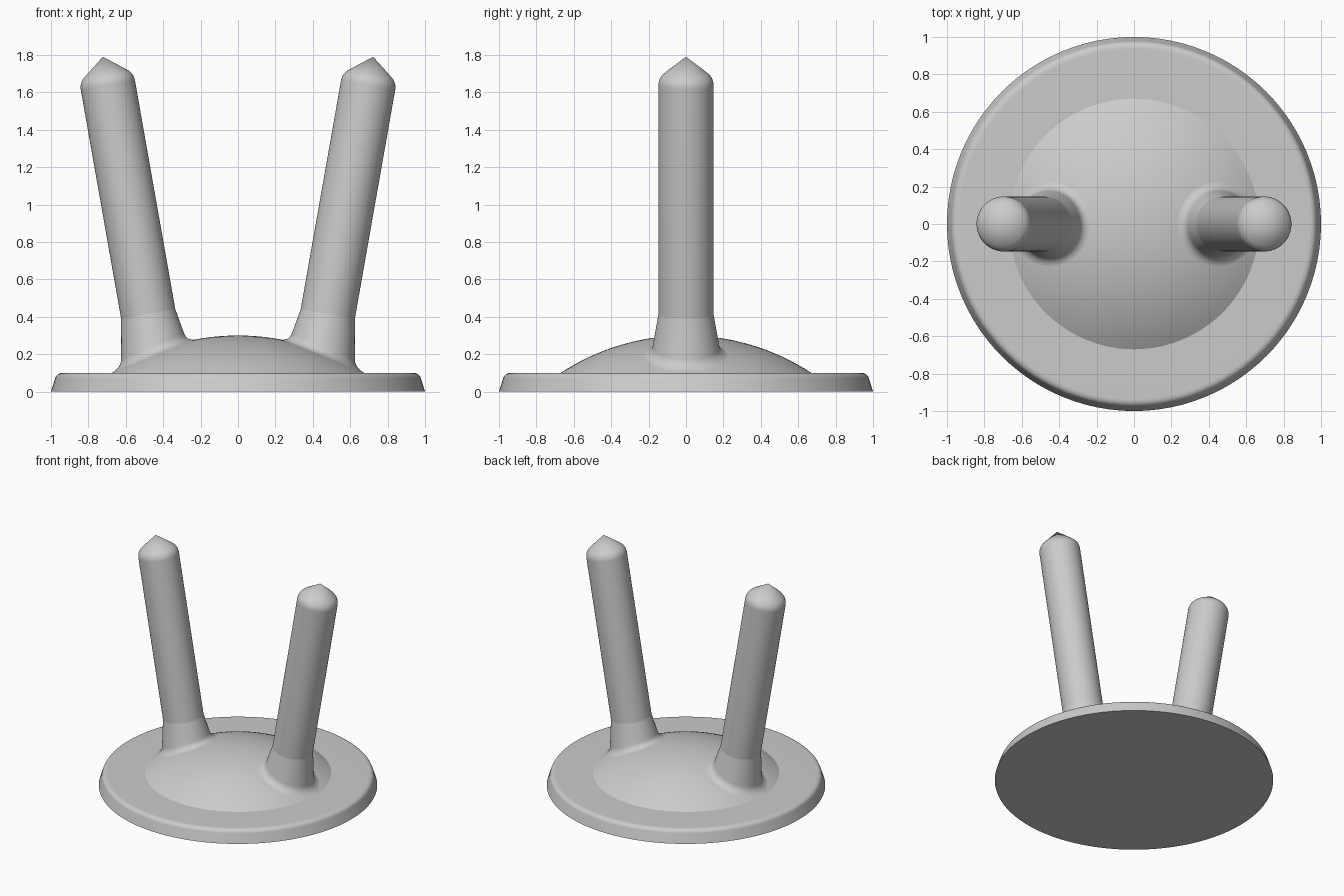
import bpy, bmesh, math
from mathutils import Vector

if "Cube" in bpy.data.objects:
    bpy.data.objects.remove(bpy.data.objects["Cube"])

SEG = 96
TILT = math.radians(10)
ROD_R = 0.147
PLATE_Z, DOME_Z, DOME_R = 0.10, 0.30, 0.67
SPHERE_R = (DOME_R ** 2 + (DOME_Z - PLATE_Z) ** 2) / (2 * (DOME_Z - PLATE_Z))

grey = bpy.data.materials.new("light grey")
grey.diffuse_color = (0.6, 0.6, 0.6, 1)
grey.use_nodes = True
grey.node_tree.nodes["Principled BSDF"].inputs["Base Color"].default_value = grey.diffuse_color


def surface_z(r):
    """Height of the base's top at radius r."""
    if r >= DOME_R:
        return PLATE_Z
    return DOME_Z - SPHERE_R + math.sqrt(SPHERE_R ** 2 - r * r)


def bezier(a, b, c, steps):
    """Rounded corner from a to c around corner point b."""
    a, b, c = Vector(a), Vector(b), Vector(c)
    ts = [i / steps for i in range(steps + 1)]
    return [a * (1 - t) ** 2 + b * 2 * t * (1 - t) + c * t * t for t in ts]


def loft(name, rows):
    """Skin rows of points; a row with a single point becomes a pole."""
    bm = bmesh.new()
    rings = [[bm.verts.new(p) for p in row] for row in rows]
    for a, b in zip(rings, rings[1:]):
        for i in range(SEG):
            j = (i + 1) % SEG
            if len(a) == 1:
                bm.faces.new((a[0], b[i], b[j]))
            elif len(b) == 1:
                bm.faces.new((a[i], a[j], b[0]))
            else:
                bm.faces.new((a[i], a[j], b[j], b[i]))
    bmesh.ops.recalc_face_normals(bm, faces=bm.faces)
    mesh = bpy.data.meshes.new(name)
    bm.to_mesh(mesh)
    bm.free()
    mesh.materials.append(grey)
    obj = bpy.data.objects.new(name, mesh)
    bpy.context.collection.objects.link(obj)
    bpy.ops.object.select_all(action='DESELECT')
    obj.select_set(True)
    bpy.context.view_layer.objects.active = obj
    bpy.ops.object.shade_smooth_by_angle(angle=math.radians(9))


ANGLES = [2 * math.pi * i / SEG for i in range(SEG)]

# Base: round plate with a rounded rim and a shallow dome
profile = [(1.0, 0.0)]
profile += [tuple(p) for p in bezier((0.978, 0.07), (0.97, 0.10), (0.935, 0.10), 14)]
profile += [(DOME_R * (1 - k / 18), surface_z(DOME_R * (1 - k / 18))) for k in range(18)]
rows = [[(0, 0, 0)]]
rows += [[(r * math.cos(a), r * math.sin(a), z) for a in ANGLES] for r, z in profile]
rows.append([(0, 0, DOME_Z)])
loft("base_plate", rows)


def prong(name, side):
    """Tilted rod with a pointed tip and a flared, filleted foot."""
    axis = Vector((math.sin(TILT), 0, math.cos(TILT)))
    across = Vector((math.cos(TILT), 0, -math.sin(TILT)))
    collar = Vector((0.48, 0, 0.415))
    length = (1.79 - collar.z) / axis.z
    radial = [across * math.cos(a) + Vector((0, math.sin(a), 0)) for a in ANGLES]

    # Tip, rounded shoulder and straight shaft
    rows = [[collar + axis * length]]
    for r, d in bezier((0.115, 0.09), (ROD_R, 0.115), (ROD_R, 0.155), 12):
        rows.append([collar + axis * (length - d) + u * r for u in radial])
    rows.append([collar + u * ROD_R for u in radial])

    # Flared foot, each line run down to the base and blended into it
    columns = []
    for u in radial:
        start = collar + u * ROD_R
        down = u * math.sin(TILT) - axis * math.cos(TILT)
        lo, hi = 0.0, 0.6
        for _ in range(40):
            mid = (lo + hi) / 2
            p = start + down * mid
            if p.z > surface_z(p.xy.length):
                lo = mid
            else:
                hi = mid
        hit = start + down * lo
        end = hit + Vector((u.x, u.y, 0)).normalized() * 0.052
        end.z = surface_z(end.xy.length) - 0.001
        columns.append(bezier(start + down * (lo - 0.045), hit, end, 20))
    rows += [list(row) for row in zip(*columns)]
    loft(name, [[(side * p.x, p.y, p.z) for p in row] for row in rows])


prong("right_prong", 1)
prong("left_prong", -1)
